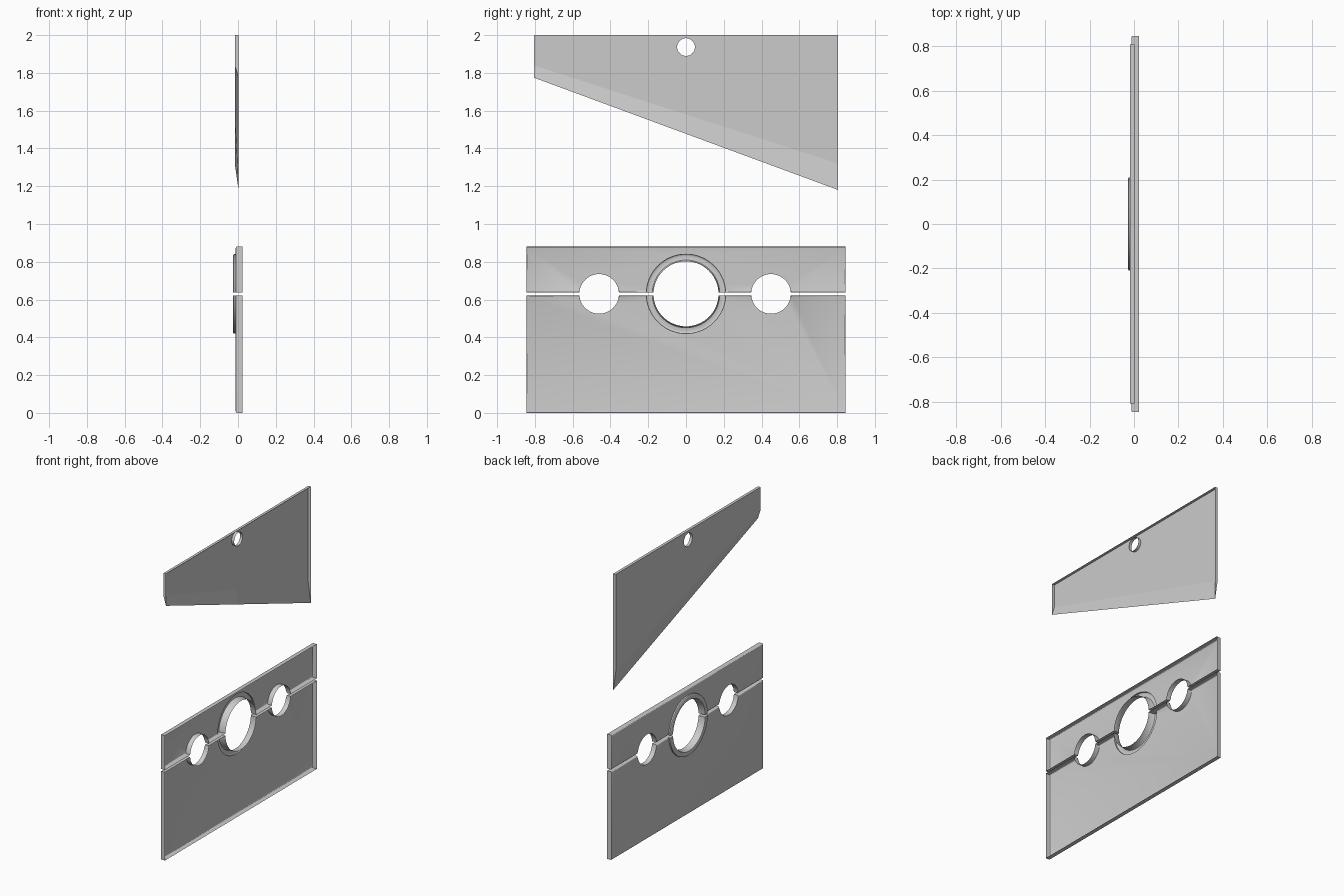
import bpy, bmesh
from math import pi, sin, cos, asin

if "Cube" in bpy.data.objects:
    bpy.data.objects.remove(bpy.data.objects["Cube"])

ZC, GAP = 0.63, 0.008            # hole centre height, half of the slit
X_FACE, X_OPEN = -0.012, 0.0225  # closed face and open rear of the boards
R_RING = 0.21
HALF_W = 0.845


def finish(name, bm):
    bmesh.ops.remove_doubles(bm, verts=bm.verts, dist=1e-5)
    bmesh.ops.recalc_face_normals(bm, faces=bm.faces)
    # the shells are open towards +x, so their main faces look to -x
    big = max(bm.faces, key=lambda f: f.calc_area())
    if big.normal.x > 0:
        bmesh.ops.reverse_faces(bm, faces=bm.faces)
    mesh = bpy.data.meshes.new(name)
    bm.to_mesh(mesh)
    bm.free()
    ob = bpy.data.objects.new(name, mesh)
    bpy.context.collection.objects.link(ob)
    bpy.ops.object.select_all(action='DESELECT')
    ob.select_set(True)
    bpy.context.view_layer.objects.active = ob
    bpy.ops.object.shade_smooth_by_angle(angle=0.6)
    return ob


def half_arc(yc, r, s, n):
    a = asin(GAP / r)
    angs = [pi - a - (pi - 2 * a) * i / n for i in range(n + 1)]
    return [(yc + r * cos(t), ZC + s * r * sin(t)) for t in angs]


# Neck board half: flat face, rounded rim, walls to the open rear
def board(name, s, far):
    edge = ZC + s * GAP
    pts = [(-HALF_W, far), (-HALF_W, edge)]
    pts += half_arc(-0.46, 0.105, s, 20)
    pts += half_arc(0.0, R_RING, s, 36)
    pts += half_arc(0.45, 0.105, s, 20)
    pts += [(HALF_W, edge), (HALF_W, far)]
    n = len(pts)
    bm = bmesh.new()
    front = [bm.verts.new((X_FACE, y, z)) for y, z in pts]
    rear = [bm.verts.new((X_OPEN, y, z)) for y, z in pts]
    bm.faces.new(front)
    rim = []
    first, last = 2 + 21, 2 + 21 + 36      # arc covered by the collar
    for i in range(n):
        if first <= i < last:
            continue
        j = (i + 1) % n
        bm.faces.new((front[j], front[i], rear[i], rear[j]))
        rim.append(bm.edges.get((front[i], front[j])))
    for v in rear[first + 1:last]:
        bm.verts.remove(v)
    bmesh.ops.bevel(bm, geom=rim, offset=0.007, segments=3, profile=0.5,
                    affect='EDGES')
    return finish(name, bm)


# Raised collar half around the large hole, with end caps at the slit
def collar(name, s):
    profile = [(X_FACE, R_RING), (-0.022, R_RING), (-0.0255, 0.206),
               (-0.0265, 0.201), (-0.0265, 0.185), (-0.0245, 0.179),
               (-0.019, 0.175), (X_OPEN, 0.172)]
    bm = bmesh.new()
    rows = [[bm.verts.new((x, y, z)) for y, z in half_arc(0, r, s, 36)]
            for x, r in profile]
    for a, b in zip(rows, rows[1:]):
        for i in range(36):
            bm.faces.new((a[i], a[i + 1], b[i + 1], b[i]))
    for k in (0, -1):
        corner = rows[0][k].co.copy()
        corner.x = X_OPEN
        bm.faces.new([r[k] for r in rows] + [bm.verts.new(corner)])
    return finish(name, bm)


board("lower_board", -1, 0.0)
board("upper_board", 1, 0.88)
collar("lower_collar", -1)
collar("upper_collar", 1)

# Slanted blade: flat face with hanging hole, ground edge, thin walls
XF, XB, W = -0.017, 0.003, 0.806
crease = {-1: 1.84, 0: 1.58, 1: 1.32}
tip = {-1: 1.775, 0: 1.4775, 1: 1.18}
bm = bmesh.new()


def face(points):
    bm.faces.new([bm.verts.new(p) for p in points])


for s in (-1, 1):
    arc = [(s * 0.047 * sin(pi * i / 16), 1.937 - 0.047 * cos(pi * i / 16))
           for i in range(17)]
    face([(XF, 0, 2), (XF, s * W, 2), (XF, s * W, crease[s]), (XF, 0, crease[0])]
         + [(XF, y, z) for y, z in arc])
    face([(XF, 0, crease[0]), (XF, s * W, crease[s]),
          (XB, s * W, tip[s]), (XB, 0, tip[0])])
    face([(XF, 0, 2), (XF, s * W, 2), (XB, s * W, 2), (XB, 0, 2)])
    face([(XF, s * W, 2), (XF, s * W, crease[s]),
          (XB, s * W, tip[s]), (XB, s * W, 2)])
    for (y0, z0), (y1, z1) in zip(arc, arc[1:]):
        face([(XF, y0, z0), (XF, y1, z1), (XB, y1, z1), (XB, y0, z0)])
blade = finish("blade", bm)
# keep the ground edge crisp
blade.data.polygons.foreach_set("use_smooth", [False] * len(blade.data.polygons))
